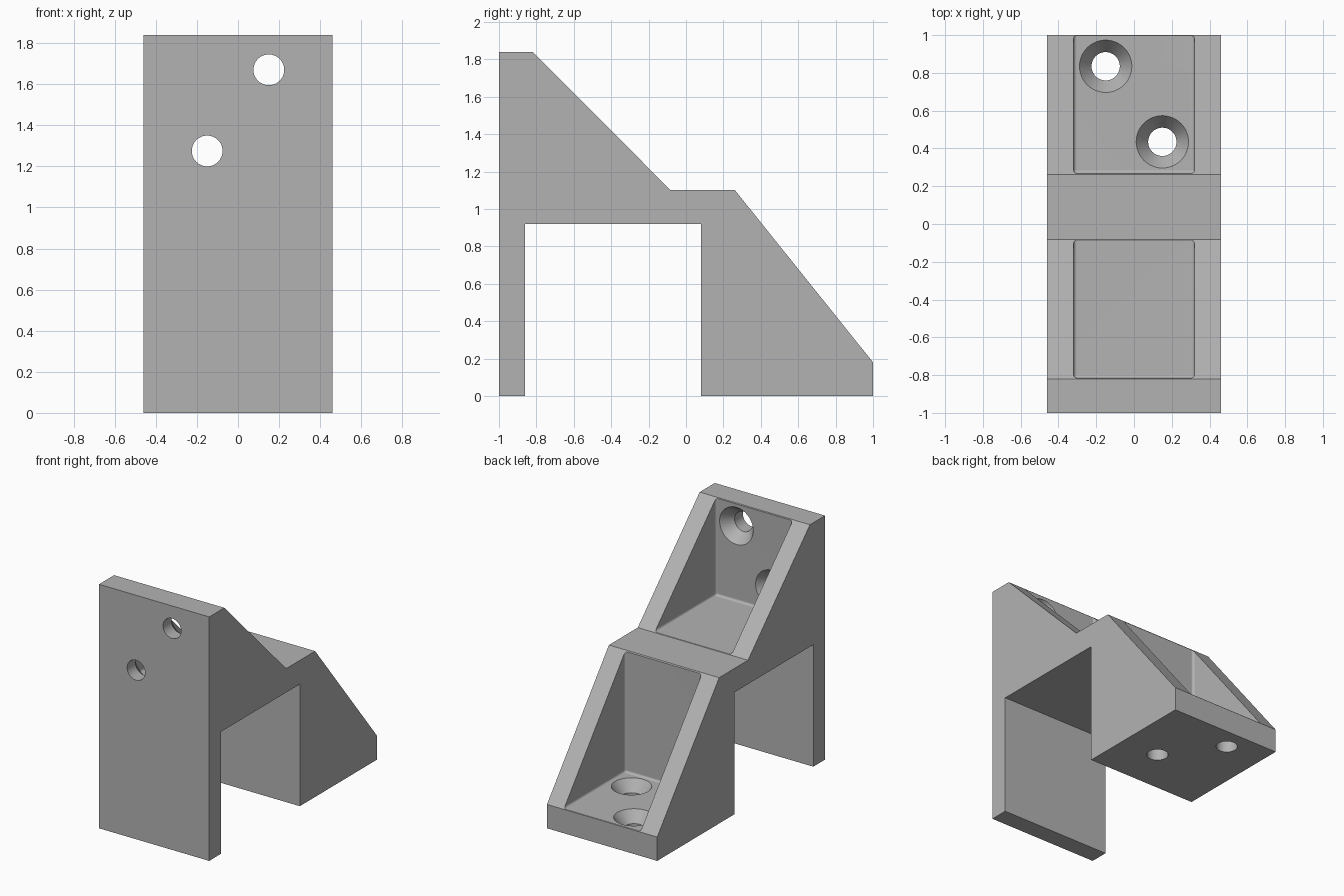
import bpy, bmesh, math
from mathutils import Matrix, Vector

if "Cube" in bpy.data.objects:
    bpy.data.objects.remove(bpy.data.objects["Cube"], do_unlink=True)

HALF_W = 0.46      # half width of the bracket
POCKET = 0.32      # half width between the ribs


def to_object(bm, name):
    bmesh.ops.recalc_face_normals(bm, faces=bm.faces)
    mesh = bpy.data.meshes.new(name)
    bm.to_mesh(mesh)
    bm.free()
    obj = bpy.data.objects.new(name, mesh)
    bpy.context.scene.collection.objects.link(obj)
    return obj


def extrude_profile(name, profile, half):
    """Extrude a side (y, z) outline across x."""
    bm = bmesh.new()
    face = bm.faces.new([bm.verts.new((-half, y, z)) for y, z in profile])
    ext = bmesh.ops.extrude_face_region(bm, geom=[face])
    moved = [v for v in ext["geom"] if isinstance(v, bmesh.types.BMVert)]
    bmesh.ops.translate(bm, verts=moved, vec=(2 * half, 0, 0))
    return to_object(bm, name)


def pocket_cutter(y0, y1, z0, z1):
    """Box with rounded edges, leaving small fillets inside the pocket."""
    obj = extrude_profile("pocket_cutter", [(y0, z0), (y1, z0), (y1, z1), (y0, z1)], POCKET)
    bm = bmesh.new()
    bm.from_mesh(obj.data)
    bmesh.ops.bevel(bm, geom=bm.edges[:], offset=0.018, segments=3,
                    profile=0.5, affect='EDGES')
    bm.to_mesh(obj.data)
    bm.free()
    return obj


def screw_cutter(matrix, sides=48):
    """Countersunk hole running along local z from the outer face."""
    bm = bmesh.new()
    rings = []
    for r, z in [(0.075, -0.05), (0.075, 0.10), (0.144, 0.19), (0.144, 0.24)]:
        rings.append([bm.verts.new((r * math.cos(a), r * math.sin(a), z))
                      for a in (2 * math.pi * i / sides for i in range(sides))])
    for low, high in zip(rings, rings[1:]):
        for i in range(sides):
            j = (i + 1) % sides
            bm.faces.new((low[i], low[j], high[j], high[i]))
    bm.faces.new(rings[0])
    bm.faces.new(rings[-1])
    bmesh.ops.transform(bm, matrix=matrix, verts=bm.verts)
    return to_object(bm, "screw_cutter")


# Bracket body: tall plate, bridge and foot in one side outline
bracket = extrude_profile("corner_bracket", [
    (-1, 0), (-0.86, 0), (-0.86, 0.92), (0.08, 0.92), (0.08, 0), (1, 0),
    (1, 0.18), (0.262, 1.1), (-0.082, 1.1), (-0.82, 1.84), (-1, 1.84)], HALF_W)

# Pockets between the ribs, then the countersunk screw holes
cutters = [pocket_cutter(-0.815, 0.1, 1.103, 2.1),
           pocket_cutter(0.268, 1.2, 0.183, 1.4)]
upright = Matrix.Rotation(-math.pi / 2, 4, 'X')
for x, z in [(0.15, 1.67), (-0.15, 1.275)]:
    cutters.append(screw_cutter(Matrix.Translation(Vector((x, -1, z))) @ upright))
for x, y in [(-0.15, 0.835), (0.15, 0.435)]:
    cutters.append(screw_cutter(Matrix.Translation(Vector((x, y, 0)))))

bpy.ops.object.select_all(action='DESELECT')
bpy.context.view_layer.objects.active = bracket
bracket.select_set(True)
for cutter in cutters:
    cutter.hide_render = True
    mod = bracket.modifiers.new("cut", 'BOOLEAN')
    mod.operation = 'DIFFERENCE'
    mod.solver = 'EXACT'
    mod.object = cutter
    bpy.ops.object.modifier_apply(modifier=mod.name)
    bpy.data.objects.remove(cutter, do_unlink=True)

# Single grey finish
grey = bpy.data.materials.new("plain grey")
grey.use_nodes = True
colour = (0.45, 0.45, 0.45, 1)
grey.diffuse_color = colour
grey.node_tree.nodes["Principled BSDF"].inputs["Base Color"].default_value = colour
bracket.data.materials.clear()
bracket.data.materials.append(grey)

# Smooth holes and fillets, crisp flat faces
bpy.ops.object.shade_smooth_by_angle(angle=math.radians(33))
weighted = bracket.modifiers.new("weighted_normals", 'WEIGHTED_NORMAL')
weighted.keep_sharp = True
